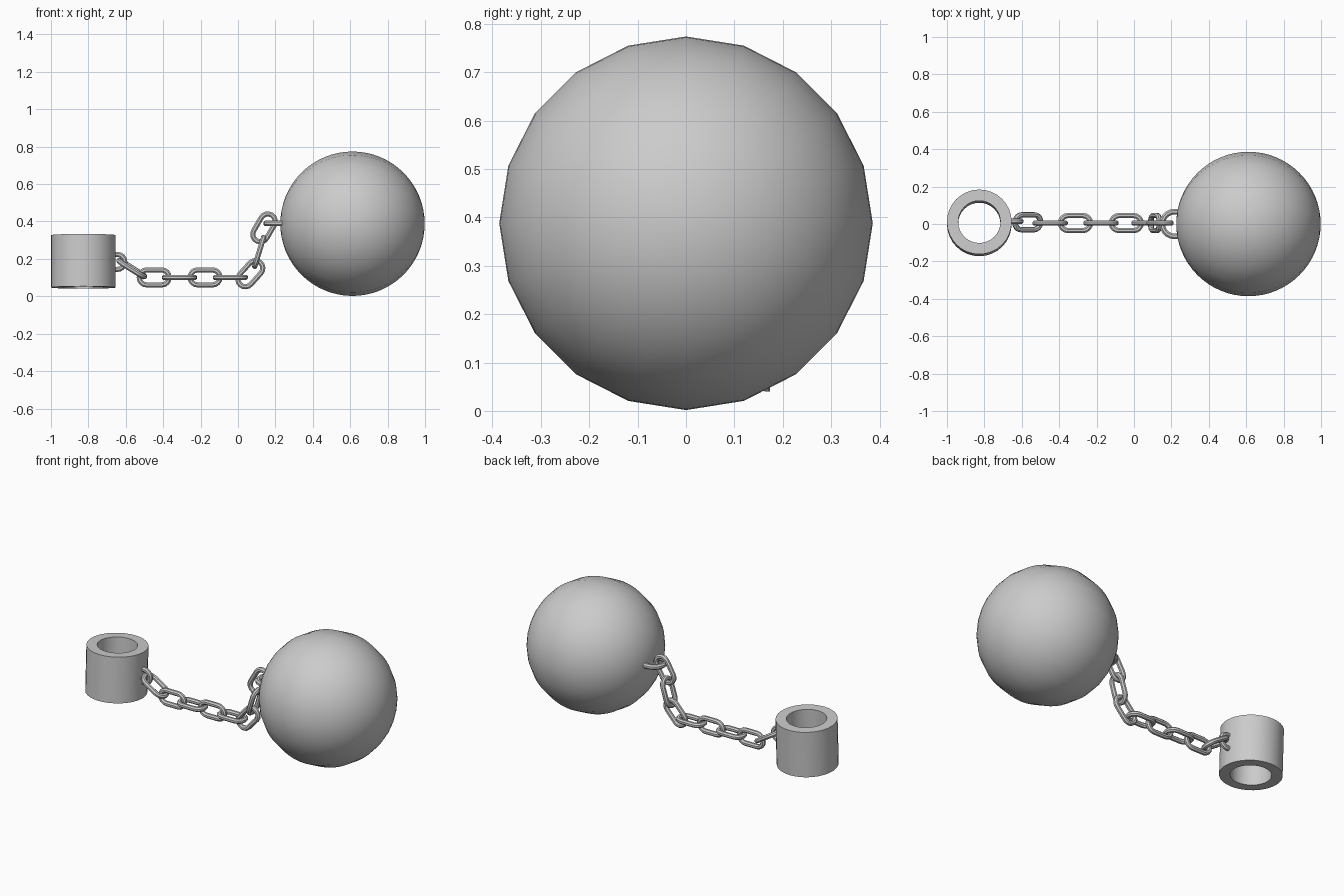
import bpy, bmesh, math
from mathutils import Vector, Matrix

if "Cube" in bpy.data.objects:
    bpy.data.objects.remove(bpy.data.objects["Cube"])


def finish(bm, name, matrix=Matrix(), angle=35):
    bmesh.ops.recalc_face_normals(bm, faces=bm.faces)
    me = bpy.data.meshes.new(name)
    bm.to_mesh(me)
    bm.free()
    ob = bpy.data.objects.new(name, me)
    bpy.context.collection.objects.link(ob)
    ob.matrix_world = matrix
    bpy.ops.object.select_all(action='DESELECT')
    ob.select_set(True)
    bpy.context.view_layer.objects.active = ob
    bpy.ops.object.shade_smooth_by_angle(angle=math.radians(angle))
    return ob


def arc(cx, r, start, end, n):
    return [(cx + r * math.cos(math.radians(start + (end - start) * i / n)),
             r * math.sin(math.radians(start + (end - start) * i / n))) for i in range(n + 1)]


def sweep(name, path, closed, tube, matrix, sides=8):
    """Sweep a round bar along a flat path lying in local XY."""
    bm = bmesh.new()
    pts = [Vector((x, y, 0)) for x, y in path]
    n, rings = len(pts), []
    for i, p in enumerate(pts):
        a = pts[(i - 1) % n] if closed or i > 0 else p
        b = pts[(i + 1) % n] if closed or i < n - 1 else p
        t = (b - a).normalized()
        side, up = Vector((t.y, -t.x, 0)), Vector((0, 0, 1))
        ring = []
        for k in range(sides):
            w = 2 * math.pi * (k + 0.5) / sides
            ring.append(bm.verts.new(p + tube * 1.04 * (side * math.cos(w) + up * math.sin(w))))
        rings.append(ring)
    for i in range(n if closed else n - 1):
        r0, r1 = rings[i], rings[(i + 1) % n]
        for k in range(sides):
            m = (k + 1) % sides
            bm.faces.new((r0[k], r0[m], r1[m], r1[k]))
    if not closed:
        bm.faces.new(rings[0])
        bm.faces.new(rings[-1])
    return finish(bm, name, matrix)


def place(x, y, z, pitch, roll):
    return (Matrix.Translation((x, y, z)) @ Matrix.Rotation(math.radians(-pitch), 4, 'Y')
            @ Matrix.Rotation(math.radians(roll), 4, 'X'))


# Iron ball, poles along x
bm = bmesh.new()
bmesh.ops.create_uvsphere(bm, u_segments=20, v_segments=32, radius=0.386)
finish(bm, "ball", Matrix.Translation((0.612, 0, 0.388)) @ Matrix.Rotation(math.pi / 2, 4, 'Y'))

# Ankle cuff: thick open tube, leaning slightly backwards
bm = bmesh.new()
seg, h, loops = 32, 0.14, []
for r, z in ((0.173, -h), (0.173, h), (0.113, h), (0.113, -h)):
    loops.append([bm.verts.new((r * math.cos(2 * math.pi * i / seg),
                                r * math.sin(2 * math.pi * i / seg), z)) for i in range(seg)])
for a in range(4):
    p, q = loops[a], loops[(a + 1) % 4]
    for i in range(seg):
        j = (i + 1) % seg
        bm.faces.new((p[i], p[j], q[j], q[i]))
finish(bm, "cuff", place(-0.827, 0.006, 0.187, 0, -2.2))

# Chain links: x, y, z, pitch, roll
link_path = arc(0.04, 0.04, -90, 90, 8) + arc(-0.04, 0.04, 90, 270, 8)
links = [(-0.568, 0.009, 0.148, -32, 6),
         (-0.448, 0.005, 0.101, 0, 90),
         (-0.313, 0.005, 0.101, 0, 0),
         (-0.176, 0.005, 0.101, 0, 90),
         (-0.041, 0.005, 0.101, 0, 0),
         (0.066, 0.005, 0.121, 48, 90),
         (0.113, 0.005, 0.237, 73, 0),
         (0.139, 0.005, 0.366, 60, 90)]
for i, args in enumerate(links):
    sweep(f"chain_link_{i + 1}", link_path, True, 0.0145, place(*args))

# Staple fixed to the cuff (upright) and staple fixed to the ball (flat)
sweep("cuff_staple", [(-0.045, -0.04)] + arc(0, 0.04, -90, 90, 8) + [(-0.045, 0.04)],
      False, 0.0145, place(-0.645, 0.015, 0.184, 0, 90))
sweep("ball_staple", [(0.045, 0.066)] + arc(0, 0.066, 90, 270, 10) + [(0.045, -0.066)],
      False, 0.0155, place(0.217, 0, 0.39, 0, 0))
